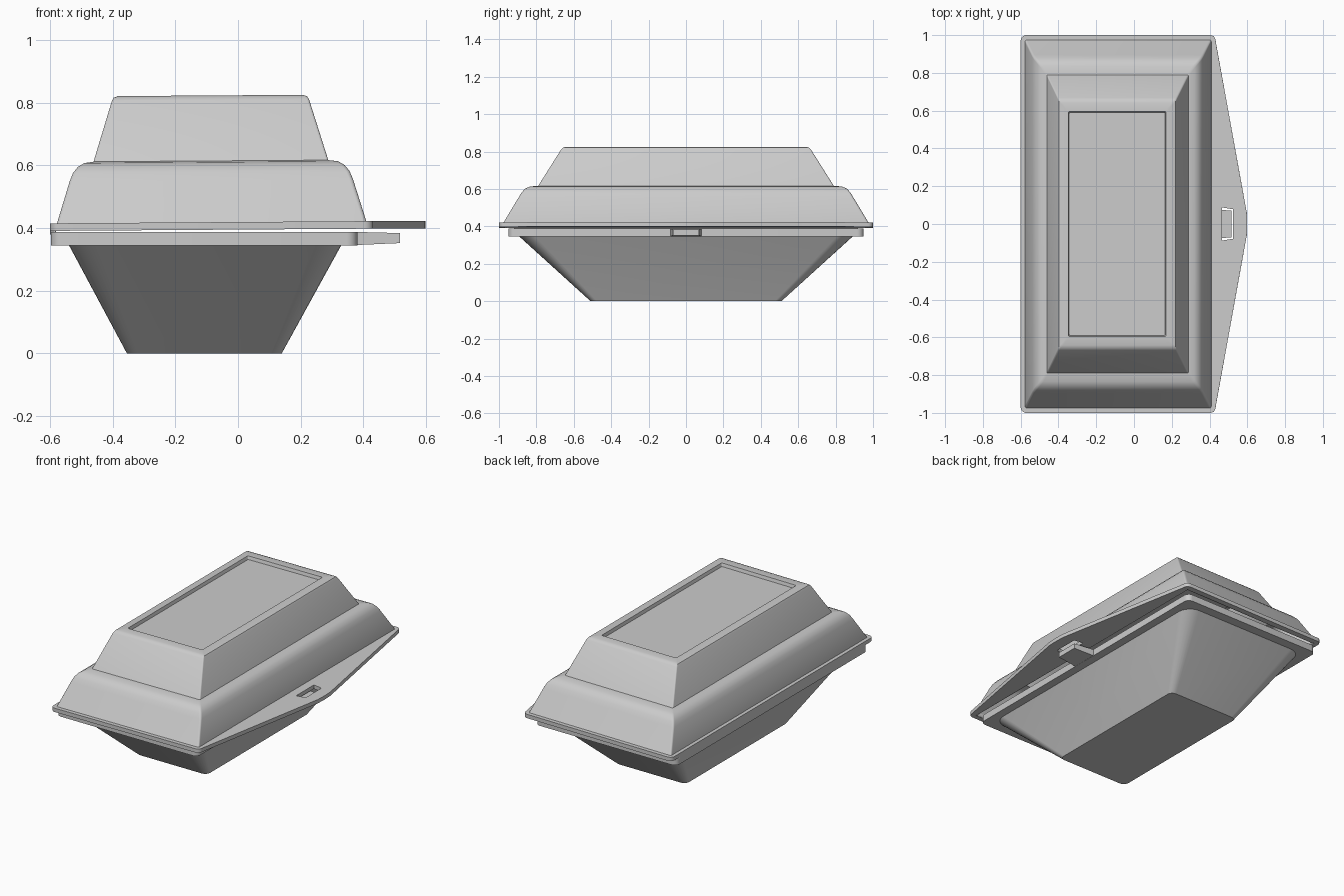
import bpy, bmesh, math
from mathutils import Matrix, Vector

if "Cube" in bpy.data.objects:
    bpy.data.objects.remove(bpy.data.objects["Cube"])

SEG = 6  # segments per rounded corner


def rounded(x0, x1, hy, r):
    """Rounded rectangle outline, counter-clockwise, symmetric in y."""
    pts = []
    corners = [(x1 - r, hy - r), (x0 + r, hy - r), (x0 + r, -hy + r), (x1 - r, -hy + r)]
    for k, (cx, cy) in enumerate(corners):
        for i in range(SEG + 1):
            a = math.pi / 2 * (k + i / SEG)
            pts.append((cx + r * math.cos(a), cy + r * math.sin(a)))
    return pts


def add_object(name, mesh):
    ob = bpy.data.objects.new(name, mesh)
    bpy.context.scene.collection.objects.link(ob)
    return ob


def smooth(ob, angle=28):
    bpy.ops.object.select_all(action='DESELECT')
    ob.select_set(True)
    bpy.context.view_layer.objects.active = ob
    bpy.ops.object.shade_smooth_by_angle(angle=math.radians(angle))


def loft(name, rings, cap_start=True):
    """Skin rounded rectangles given as (x0, x1, half_y, z, radius)."""
    bm = bmesh.new()
    loops = [[bm.verts.new((x, y, z)) for x, y in rounded(x0, x1, hy, r)]
             for x0, x1, hy, z, r in rings]
    n = len(loops[0])
    for a, b in zip(loops, loops[1:]):
        for i in range(n):
            j = (i + 1) % n
            bm.faces.new((a[i], a[j], b[j], b[i]))
    bm.faces.new(loops[-1])
    if cap_start:
        bm.faces.new(loops[0][::-1])
        bmesh.ops.recalc_face_normals(bm, faces=bm.faces)
    me = bpy.data.meshes.new(name)
    bm.to_mesh(me)
    bm.free()
    return add_object(name, me)


def plate(name, outlines, z0, z1):
    """Flat plate from an outline followed by its holes."""
    cu = bpy.data.curves.new(name + "_outline", 'CURVE')
    cu.dimensions, cu.fill_mode, cu.extrude = '2D', 'BOTH', (z1 - z0) / 2
    for pts in outlines:
        sp = cu.splines.new('POLY')
        sp.points.add(len(pts) - 1)
        for p, (x, y) in zip(sp.points, pts):
            p.co = (x, y, 0, 1)
        sp.use_cyclic_u = True
    tmp = add_object(name + "_tmp", cu)
    bpy.context.view_layer.update()
    me = bpy.data.meshes.new_from_object(
        tmp.evaluated_get(bpy.context.evaluated_depsgraph_get()))
    bpy.data.objects.remove(tmp)
    me.transform(Matrix.Translation((0, 0, (z0 + z1) / 2)))
    bm = bmesh.new()
    bm.from_mesh(me)
    bmesh.ops.remove_doubles(bm, verts=bm.verts, dist=1e-5)
    bmesh.ops.recalc_face_normals(bm, faces=bm.faces)
    bm.to_mesh(me)
    bm.free()
    return add_object(name, me)


# Tray: outer wall, rim, then inner wall and floor
tray = loft("tray", [
    (-0.355, 0.14, 0.51, 0.0, 0.035),
    (-0.54, 0.33, 0.89, 0.345, 0.085),
    (-0.598, 0.382, 0.95, 0.345, 0.035),
    (-0.598, 0.382, 0.95, 0.388, 0.035),
    (-0.525, 0.315, 0.875, 0.388, 0.08),
    (-0.345, 0.13, 0.495, 0.02, 0.03),
])
smooth(tray)

# Locking tab: tapered block on the tray rim
bm = bmesh.new()
bmesh.ops.create_cube(bm, size=1)
for v in bm.verts:
    tip = v.co.x > 0
    v.co = Vector((0.517 if tip else 0.36,
                   math.copysign(0.07 if tip else 0.085, v.co.y),
                   (0.384 if tip else 0.388) if v.co.z > 0 else (0.352 if tip else 0.345)))
me = bpy.data.meshes.new("locking_tab")
bm.to_mesh(me)
bm.free()
add_object("locking_tab", me)

# Lid dome: two stepped tiers with a recessed top panel
dome = loft("lid_dome", [
    (-0.578, 0.410, 0.975, 0.392, 0.012),
    (-0.578, 0.410, 0.975, 0.415, 0.012),
    (-0.537, 0.369, 0.895, 0.548, 0.012),
    (-0.526, 0.358, 0.879, 0.575, 0.012),
    (-0.510, 0.342, 0.860, 0.595, 0.012),
    (-0.489, 0.321, 0.835, 0.607, 0.012),
    (-0.460, 0.290, 0.790, 0.611, 0.008),
    (-0.400, 0.230, 0.668, 0.805, 0.008),
    (-0.394, 0.224, 0.657, 0.815, 0.008),
    (-0.380, 0.210, 0.642, 0.820, 0.008),
    (-0.345, 0.172, 0.595, 0.820, 0.006),
    (-0.340, 0.167, 0.590, 0.800, 0.006),
], cap_start=False)
shell = dome.modifiers.new("wall", 'SOLIDIFY')
shell.thickness, shell.offset = 0.014, -1
smooth(dome)

# Lid flange: outer edge with pointed pull flap, dome opening and tab slot
edge = rounded(-0.6, 0.432, 1.0, 0.03)
flap = [(0.588, -0.11), (0.597, -0.06), (0.599, 0.0), (0.597, 0.06), (0.588, 0.11)]
slot = [(0.465, -0.088), (0.525, -0.078), (0.525, 0.078), (0.465, 0.088)]
flange = plate("lid_flange", [edge + flap, rounded(-0.575, 0.405, 0.97, 0.012), slot],
               0.391, 0.415)
smooth(flange)

# Lid sits slightly open, tilted about the hinge
pivot = Vector((-0.6, 0, 0.39))
tilt = (Matrix.Translation(pivot) @ Matrix.Rotation(math.radians(-0.4), 4, 'Y')
        @ Matrix.Translation(-pivot))
for ob in (dome, flange):
    ob.matrix_world = tilt

# Hinge strip joining tray and lid
plate("hinge", [rounded(-0.6, -0.582, 0.92, 0.003)], 0.38, 0.396)
